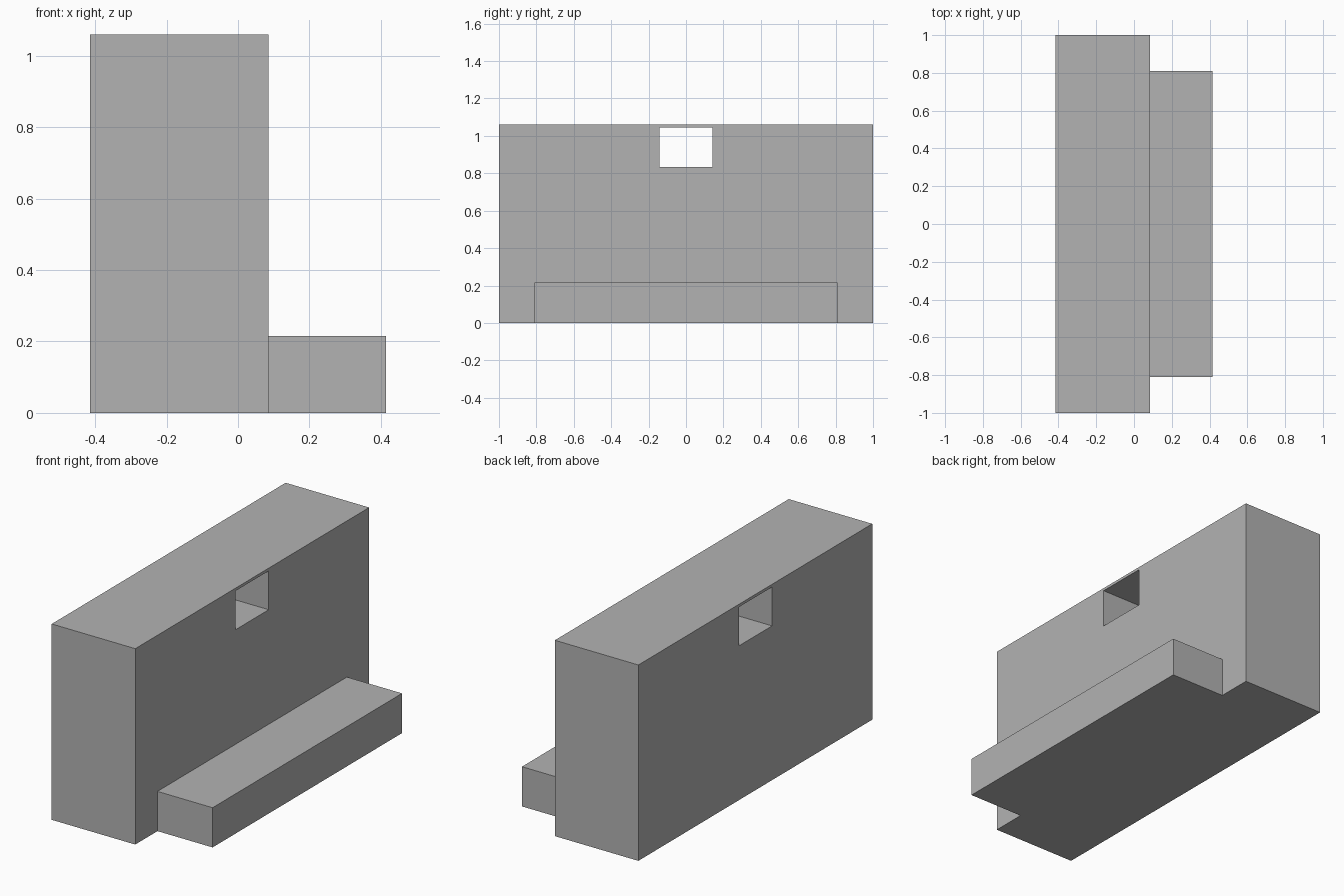
import bpy

cube = bpy.data.objects.get("Cube")
if cube:
    bpy.data.objects.remove(cube, do_unlink=True)

# Single plain grey
grey = bpy.data.materials.new("plain_grey")
grey.use_nodes = True
colour = (0.45, 0.45, 0.45, 1)
grey.diffuse_color = colour
grey.node_tree.nodes["Principled BSDF"].inputs["Base Color"].default_value = colour


def box(name, low, high):
    """Add a box spanning two opposite corners."""
    bpy.ops.mesh.primitive_cube_add(size=1)
    obj = bpy.context.object
    obj.name = name
    for v in obj.data.vertices:
        v.co = [(a + b) / 2 + c * (b - a) for a, b, c in zip(low, high, v.co)]
    obj.data.materials.append(grey)
    return obj


# Thick wall
wall = box("wall", (-0.415, -1, 0), (0.085, 1, 1.06))

# Rectangular opening right through the wall, just under its top
cutter = box("opening_cutter", (-0.6, -0.143, 0.835), (0.3, 0.141, 1.045))
cutter.hide_render = True
cut = wall.modifiers.new("opening", 'BOOLEAN')
cut.operation = 'DIFFERENCE'
cut.solver = 'EXACT'
cut.object = cutter
bpy.context.view_layer.objects.active = wall
bpy.ops.object.modifier_apply(modifier=cut.name)
bpy.data.objects.remove(cutter, do_unlink=True)

# Low step along the wall's side
box("step", (0.085, -0.81, 0), (0.415, 0.81, 0.215))
